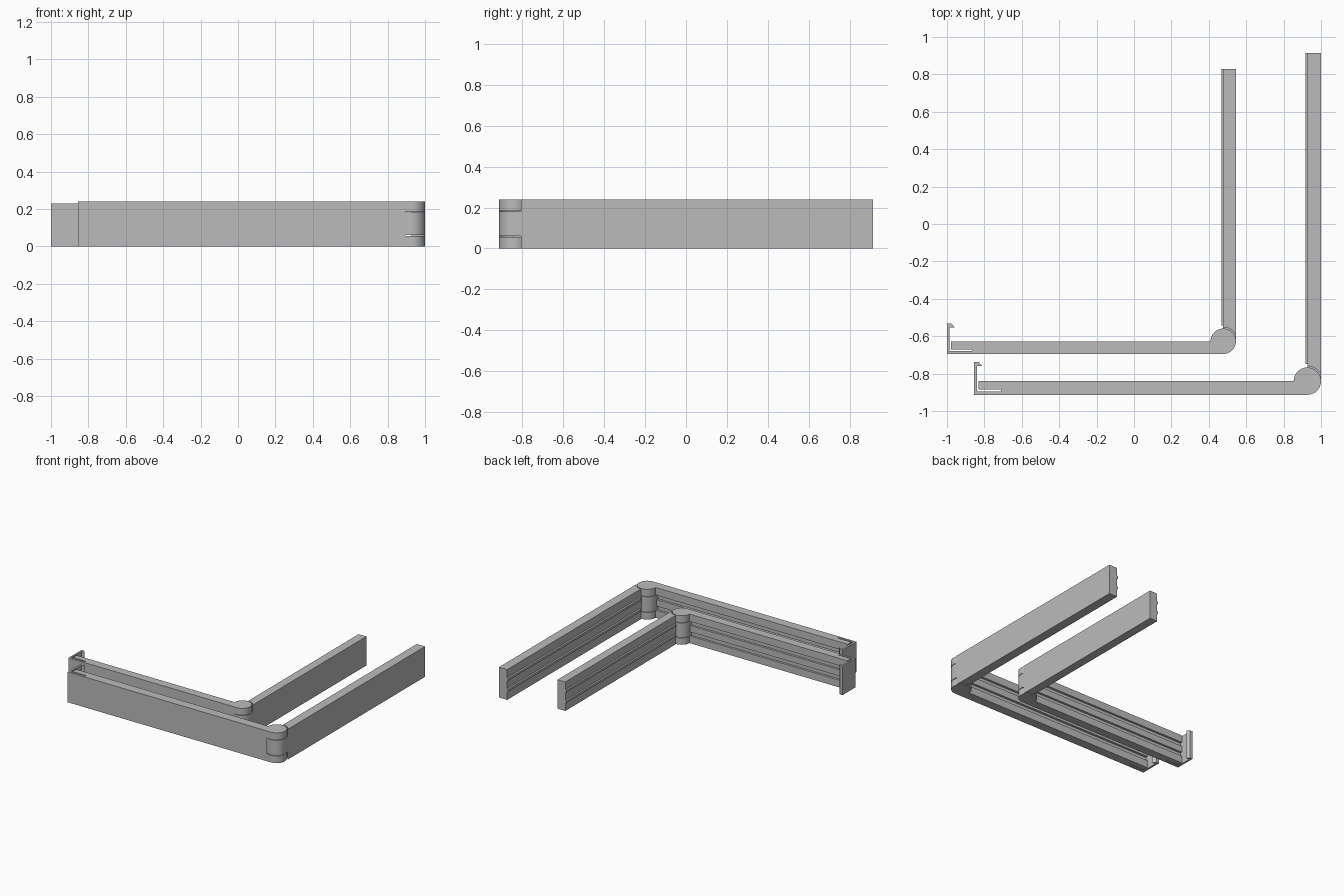
import bpy, bmesh, math
from mathutils import Vector

if "Cube" in bpy.data.objects:
    bpy.data.objects.remove(bpy.data.objects["Cube"])

grey = bpy.data.materials.new("plastic_grey")
grey.diffuse_color = (0.5, 0.5, 0.5, 1)
grey.use_nodes = True
grey.node_tree.nodes["Principled BSDF"].inputs["Base Color"].default_value = grey.diffuse_color


def prism(name, pts, vec):
    """Closed 3D outline extruded along a vector."""
    bm = bmesh.new()
    face = bm.faces.new([bm.verts.new(p) for p in pts])
    new = bmesh.ops.extrude_face_region(bm, geom=[face])["geom"]
    bmesh.ops.translate(bm, verts=[g for g in new if isinstance(g, bmesh.types.BMVert)],
                        vec=Vector(vec))
    bmesh.ops.recalc_face_normals(bm, faces=bm.faces)
    mesh = bpy.data.meshes.new(name)
    bm.to_mesh(mesh)
    bm.free()
    mesh.materials.append(grey)
    ob = bpy.data.objects.new(name, mesh)
    bpy.context.collection.objects.link(ob)
    return ob


def flat(pts, z=0):
    return [(x, y, z) for x, y in pts]


def arc(cx, cy, r, a0, a1, n=40):
    return [(cx + r * math.cos(math.radians(a0 + (a1 - a0) * i / n)),
             cy + r * math.sin(math.radians(a0 + (a1 - a0) * i / n))) for i in range(n + 1)]


def disc(cx, cy, r, z0, z1):
    return prism("cutter", flat(arc(cx, cy, r, 0, 360, 48)[:-1], z0), (0, 0, z1 - z0))


def cut(ob, cutters):
    for c in cutters:
        mod = ob.modifiers.new("cut", "BOOLEAN")
        mod.operation, mod.solver, mod.object = "DIFFERENCE", "EXACT", c
    bpy.context.view_layer.update()
    dg = bpy.context.evaluated_depsgraph_get()
    mesh = bpy.data.meshes.new_from_object(ob.evaluated_get(dg))
    ob.modifiers.clear()
    ob.data = mesh
    for c in cutters:
        bpy.data.objects.remove(c)


def smooth(ob):
    bpy.ops.object.select_all(action="DESELECT")
    ob.select_set(True)
    bpy.context.view_layer.objects.active = ob
    bpy.ops.object.shade_smooth_by_angle(angle=math.radians(30))


def clip(label, x0, cx, cy, r, y_end, h):
    s = r / 0.073
    y0 = cy - r
    z_lo, z_hi, gap = 0.25 * h, 0.75 * h, 0.004
    clear = r * 1.1

    # Front arm outline: hinge barrel, body, slit and barbed latch
    outline = [(x0, y0), (cx - 0.02, y0)] + arc(cx, cy, r, -90, 180) + [
        (x0 + 0.024 * s, cy),
        (x0 + 0.024 * s, y0 + 0.027 * s),
        (x0 + 0.145 * s, y0 + 0.027 * s),
        (x0 + 0.145 * s, y0 + 0.017 * s),
        (x0 + 0.015 * s, y0 + 0.017 * s),
        (x0 + 0.015 * s, y0 + 0.153 * s),
        (x0 + 0.045 * s, y0 + 0.153 * s),
        (x0 + 0.024 * s, y0 + 0.175 * s),
        (x0, y0 + 0.175 * s)]
    front = prism(label + "_front_arm", flat(outline), (0, 0, h))
    cutters = [disc(cx, cy, clear, z_lo - gap, z_hi + gap)]
    # Two long grooves on the inner face
    for z in (0.32 * h, 0.68 * h):
        xs, d, w = x0 + 0.02 * s, 0.018 * s, 0.07 * h
        cutters.append(prism("cutter", [(xs, cy - d, z - w), (xs, cy + 0.003, z - w),
                                        (xs, cy + 0.003, z + w), (xs, cy - d, z + w)],
                             (cx - clear - xs, 0, 0)))
    cut(front, cutters)
    smooth(front)

    # Back arm with the middle hinge knuckle
    outline = [(cx + r, y_end), (cx, y_end)] + arc(cx, cy, r, 90, 360)
    back = prism(label + "_back_arm", flat(outline), (0, 0, h))
    cut(back, [disc(cx, cy, clear, -0.01, z_lo), disc(cx, cy, clear, z_hi, h + 0.01)])
    smooth(back)

    # Ribs that press into the grooves
    for i, z in enumerate((0.32 * h, 0.68 * h)):
        ys, d = cy + clear + 0.01, 0.009 * s
        prism(f"{label}_rib_{i + 1}", [(cx + 0.003, ys, z - 0.06 * h), (cx - d, ys, z - 0.035 * h),
                                       (cx - d, ys, z + 0.035 * h), (cx + 0.003, ys, z + 0.06 * h)],
              (0, y_end - ys, 0))


clip("large_clip", -0.855, 0.927, -0.84, 0.073, 0.915, 0.24)
clip("small_clip", -1.0, 0.477, -0.627, 0.068, 0.83, 0.23)
